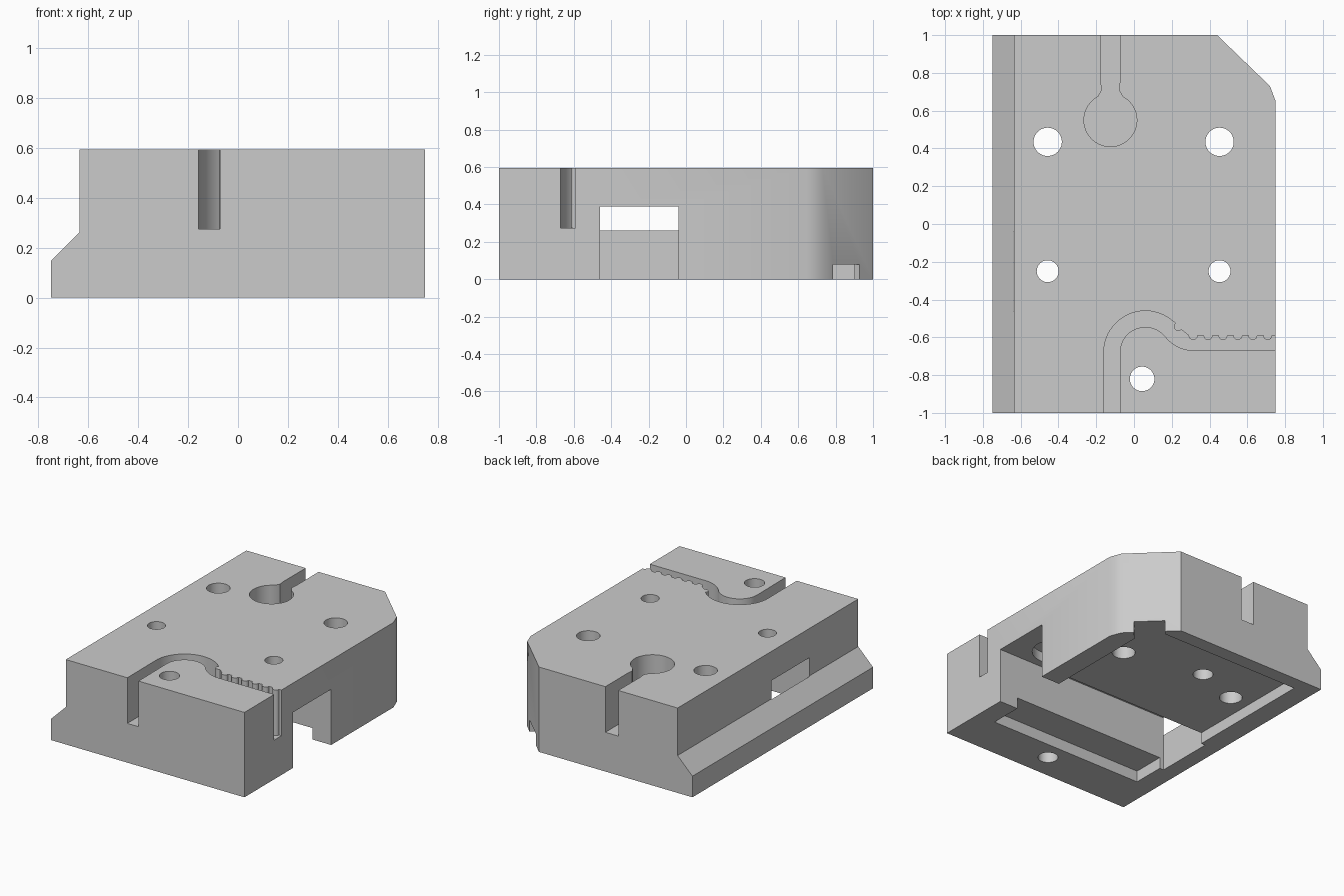
import bpy, bmesh, math
from mathutils import Matrix

if "Cube" in bpy.data.objects:
    bpy.data.objects.remove(bpy.data.objects["Cube"])

TOP = 0.595
SLOT_FLOOR = 0.275

grey = bpy.data.materials.new("machined grey")
grey.use_nodes = True
grey.diffuse_color = (0.6, 0.6, 0.6, 1)
grey.node_tree.nodes["Principled BSDF"].inputs["Base Color"].default_value = (0.6, 0.6, 0.6, 1)


def arc(cx, cy, r, a0, a1, n=16):
    """Points along an arc, angles in degrees."""
    angles = [math.radians(a0 + (a1 - a0) * i / n) for i in range(n + 1)]
    return [(cx + r * math.cos(a), cy + r * math.sin(a)) for a in angles]


def prism(name, points, lo, hi, matrix=None):
    """Extrude a flat outline from lo to hi."""
    bm = bmesh.new()
    face = bm.faces.new([bm.verts.new((x, y, lo)) for x, y in points])
    out = bmesh.ops.extrude_face_region(bm, geom=[face])
    moved = [v for v in out["geom"] if isinstance(v, bmesh.types.BMVert)]
    bmesh.ops.translate(bm, verts=moved, vec=(0, 0, hi - lo))
    if matrix:
        bmesh.ops.transform(bm, matrix=matrix, verts=bm.verts)
    bmesh.ops.recalc_face_normals(bm, faces=bm.faces)
    mesh = bpy.data.meshes.new(name)
    bm.to_mesh(mesh)
    bm.free()
    mesh.materials.append(grey)
    obj = bpy.data.objects.new(name, mesh)
    bpy.context.collection.objects.link(obj)
    return obj


def box(x0, x1, y0, y1):
    return [(x0, y0), (x1, y0), (x1, y1), (x0, y1)]


def circle(x, y, r):
    return arc(x, y, r, 0, 360, 40)[:-1]


# Block with a sloped flange along one side
block = prism("block", [(-0.75, 0), (0.75, 0), (0.75, TOP), (-0.635, TOP),
                        (-0.635, 0.262), (-0.75, 0.148)], -1, 1,
              Matrix.Rotation(math.pi / 2, 4, "X"))


def cut(name, points, lo, hi):
    """Subtract an extruded outline from the block."""
    cutter = prism(name, points, lo, hi)
    cutter.hide_render = True
    mod = block.modifiers.new(name, "BOOLEAN")
    mod.operation = "DIFFERENCE"
    mod.solver = "EXACT"
    mod.object = cutter
    bpy.context.view_layer.update()
    graph = bpy.context.evaluated_depsgraph_get()
    result = bpy.data.meshes.new_from_object(block.evaluated_get(graph))
    block.modifiers.clear()
    block.data = result
    bpy.data.objects.remove(cutter)


# Clipped back corner
cut("corner_clip", [(0.75, 0.65), (0.72, 0.73), (0.44, 1), (0.4, 1.2),
                    (1, 1.2), (1, 0.65)], -0.1, 1)

# Shallow pocket underneath, with a notch through the clipped corner
cut("bottom_pocket", box(-0.605, 0.605, -0.69, 0.9), -0.1, 0.08)
cut("corner_notch", [(0.56, 0.68), (0.76, 0.89), (0.613, 1.03), (0.41, 0.82)], -0.2, 0.08)

# Cross channel, opening above the flange
cut("cross_channel", box(-0.637, 0.9, -0.46, -0.04), -0.3, 0.39)

# Wall slot: straight run, hook and toothed run to the side
inner = [(-0.07, -1.1)] + arc(0.06, -0.68, 0.135, 180, 38.7) \
    + arc(0.32, -0.472, 0.198, 218.7, 270)[1:] + [(0.85, -0.67)]
teeth = [(0.85, -0.588)]
for i in reversed(range(6)):
    teeth += arc(0.313 + 0.079 * i, -0.59, 0.024, 0, -180, 8)
teeth += arc(0.235, -0.542, 0.024, 312, 132, 8)
outer = arc(0.06, -0.68, 0.22, 50, 180, 24) + [(-0.157, -1.1)]
cut("toothed_slot", inner + teeth + outer, SLOT_FLOOR, 1)

# Keyhole slot at the back
bulb = arc(-0.125, 0.55, 0.14, 128, 412, 40)
keyhole = [(-0.075, 1.1), (-0.075, 0.75), (-0.08, 0.71), (-0.095, 0.685)]
left = [(-0.25 - x, y) for x, y in reversed(keyhole)]
right = [(x, y) for x, y in keyhole]
right[3], left[0] = (-0.06, 0.675), (-0.19, 0.675)
cut("keyhole_slot", right + bulb[::-1] + left, SLOT_FLOOR, 1)
cut("pin_hole", circle(-0.125, 0.55, 0.065), -0.2, 0.2)

# Bolt holes, the middle pair counterbored from the channel
for x in (-0.457, 0.453):
    cut("back_hole", circle(x, 0.435, 0.075), -0.2, 1)
    cut("counterbore", circle(x, -0.25, 0.155), 0.3, 0.46)
    cut("middle_hole", circle(x, -0.25, 0.058), 0.2, 1)
cut("front_hole", circle(0.043, -0.82, 0.065), -0.2, 1)

# Smooth curved walls, sharp edges kept
bpy.ops.object.select_all(action="DESELECT")
block.select_set(True)
bpy.context.view_layer.objects.active = block
bpy.ops.object.shade_smooth_by_angle()
